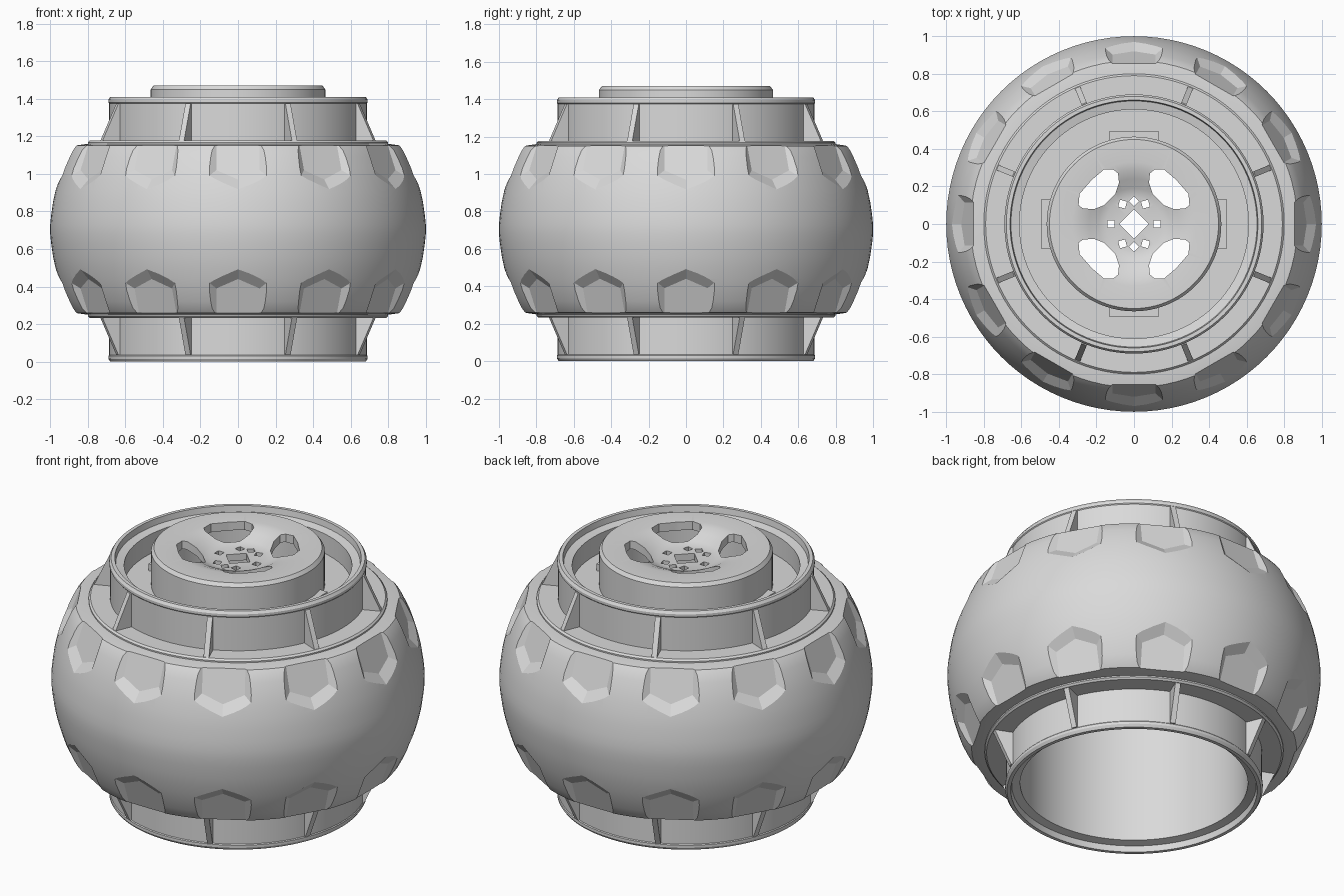
import bpy, bmesh
from math import sin, cos, pi, radians

if "Cube" in bpy.data.objects:
    bpy.data.objects.remove(bpy.data.objects["Cube"])

MID = 0.705          # height of the wheel's mirror plane
SHADE = (0.7, 0.7, 0.7, 1)

grey = bpy.data.materials.new("plain_grey")
grey.use_nodes = True
grey.diffuse_color = SHADE
grey.node_tree.nodes["Principled BSDF"].inputs["Base Color"].default_value = SHADE


def finish(name, bm):
    bmesh.ops.recalc_face_normals(bm, faces=bm.faces)
    mesh = bpy.data.meshes.new(name)
    bm.to_mesh(mesh)
    bm.free()
    mesh.materials.append(grey)
    ob = bpy.data.objects.new(name, mesh)
    bpy.context.collection.objects.link(ob)
    return ob


def activate(ob):
    bpy.ops.object.select_all(action='DESELECT')
    ob.select_set(True)
    bpy.context.view_layer.objects.active = ob


def smooth(ob, angle=25):
    activate(ob)
    bpy.ops.object.shade_smooth_by_angle(angle=radians(angle))


def lathe(name, profile, steps=96):
    """Spin a closed (radius, height) profile around z."""
    bm = bmesh.new()
    rings = [[bm.verts.new((r * cos(2 * pi * i / steps), r * sin(2 * pi * i / steps), z))
              for r, z in profile] for i in range(steps)]
    n = len(profile)
    for i in range(steps):
        a, b = rings[i], rings[(i + 1) % steps]
        for j in range(n):
            k = (j + 1) % n
            bm.faces.new((a[j], b[j], b[k], a[k]))
    return finish(name, bm)


def loft(bm, lower, upper):
    """Solid between two matching point loops."""
    a = [bm.verts.new(p) for p in lower]
    b = [bm.verts.new(p) for p in upper]
    bm.faces.new(a[::-1])
    bm.faces.new(b)
    for i in range(len(a)):
        j = (i + 1) % len(a)
        bm.faces.new((a[i], a[j], b[j], b[i]))


def around(angle, radial, side, z):
    return (radial * cos(angle) - side * sin(angle),
            radial * sin(angle) + side * cos(angle), z)


def flip(z, down):
    return 2 * MID - z if down else z


def mirrored(half):
    """Upper half profile followed by its mirror below."""
    return half + [(r, 2 * MID - z) for r, z in reversed(half)]


def cut(ob, cutter):
    mod = ob.modifiers.new("cut", 'BOOLEAN')
    mod.operation = 'DIFFERENCE'
    mod.solver = 'EXACT'
    mod.object = cutter
    activate(ob)
    bpy.ops.object.modifier_apply(modifier=mod.name)
    bpy.data.objects.remove(cutter)


# Tire: a rounded barrel
tire = lathe("tire", mirrored([
    (0.68, 1.16), (0.80, 1.16), (0.87, 1.15), (0.89, 1.125), (0.908, 1.09),
    (0.935, 1.03), (0.955, 0.97), (0.972, 0.91), (0.985, 0.85), (0.995, 0.78), (1.0, 0.73)]))

# Tread pockets: tapered pentagons sunk into both shoulders
bm = bmesh.new()
for down in (False, True):
    for i in range(12):
        angle = i * pi / 6

        def pocket(half, shoulder, tip, out):
            outline = [(-half, 1.2), (-half, shoulder), (0, tip), (half, shoulder), (half, 1.2)]
            return [around(angle, 0.92 - 0.36 * (z - 0.97) + out, s, flip(z, down))
                    for s, z in outline]
        loft(bm, pocket(0.115, 1.02, 0.97, 0), pocket(0.21, 0.945, 0.87, 0.06))
cut(tire, finish("pocket_cutter", bm))
smooth(tire, 13)

# Rim barrel with stepped end lips
rim = lathe("rim_barrel", mirrored([
    (0.61, 1.365), (0.655, 1.375), (0.66, 1.41), (0.68, 1.41),
    (0.69, 1.395), (0.69, 1.38), (0.686, 1.375)]))
smooth(rim)

# Bead flanges holding the tire
for name, down in (("upper_flange", False), ("lower_flange", True)):
    flange = lathe(name, [(r, flip(z, down)) for r, z in (
        (0.67, 1.15), (0.80, 1.155), (0.80, 1.168), (0.79, 1.178), (0.67, 1.178))])
    smooth(flange)

# Braces between flanges and lips
bm = bmesh.new()
for down in (False, True):
    for i in range(8):
        angle = (i + 0.5) * pi / 4
        side = [(0.67, 1.375), (0.695, 1.375), (0.79, 1.17), (0.67, 1.17)]
        loft(bm, *[[around(angle, r, s, flip(z, down)) for r, z in side]
                   for s in (-0.015, 0.015)])
finish("rim_braces", bm)

# Hub: recessed floor, raised drum and dished face
hub = lathe("hub", [
    (0.62, 1.25), (0.465, 1.25), (0.465, 1.45), (0.45, 1.47), (0.33, 1.47),
    (0.29, 1.464), (0.24, 1.445), (0.19, 1.418), (0.15, 1.405), (0.02, 1.405),
    (0.02, 1.365), (0.15, 1.365), (0.19, 1.375), (0.30, 1.42), (0.42, 1.42),
    (0.42, 1.21), (0.62, 1.21)])

# Hub openings: windows, axle hole and bolt holes
bm = bmesh.new()


def prism(points):
    loft(bm, [(x, y, 1.3) for x, y in points], [(x, y, 1.55) for x, y in points])


window = [(0.08, 0.22), (0.085, 0.27), (0.11, 0.29), (0.16, 0.29), (0.225, 0.235),
          (0.29, 0.16), (0.295, 0.1), (0.27, 0.082), (0.21, 0.08), (0.16, 0.10), (0.10, 0.16)]
for sx in (-1, 1):
    for sy in (-1, 1):
        prism([(x * sx, y * sy) for x, y in window])


def diamond(cx, cy, size, turn):
    prism([(cx + size * cos(turn + k * pi / 2), cy + size * sin(turn + k * pi / 2))
           for k in range(4)])


diamond(0, 0, 0.078, 0)
for degrees in (0, 60, 90, 120, 180, 240, 270, 300):
    a = radians(degrees)
    diamond(0.122 * cos(a), 0.122 * sin(a), 0.027, a + (pi / 4 if degrees % 180 == 0 else 0))
cut(hub, finish("hub_cutter", bm))
smooth(hub)

# Four tabs at the foot of the hub drum
bm = bmesh.new()
for i in range(4):
    base = [(0.43, -0.13), (0.495, -0.13), (0.495, 0.13), (0.43, 0.13)]
    loft(bm, *[[around(i * pi / 2, r, s, z) for r, s in base] for z in (1.24, 1.29)])
finish("hub_tabs", bm)
